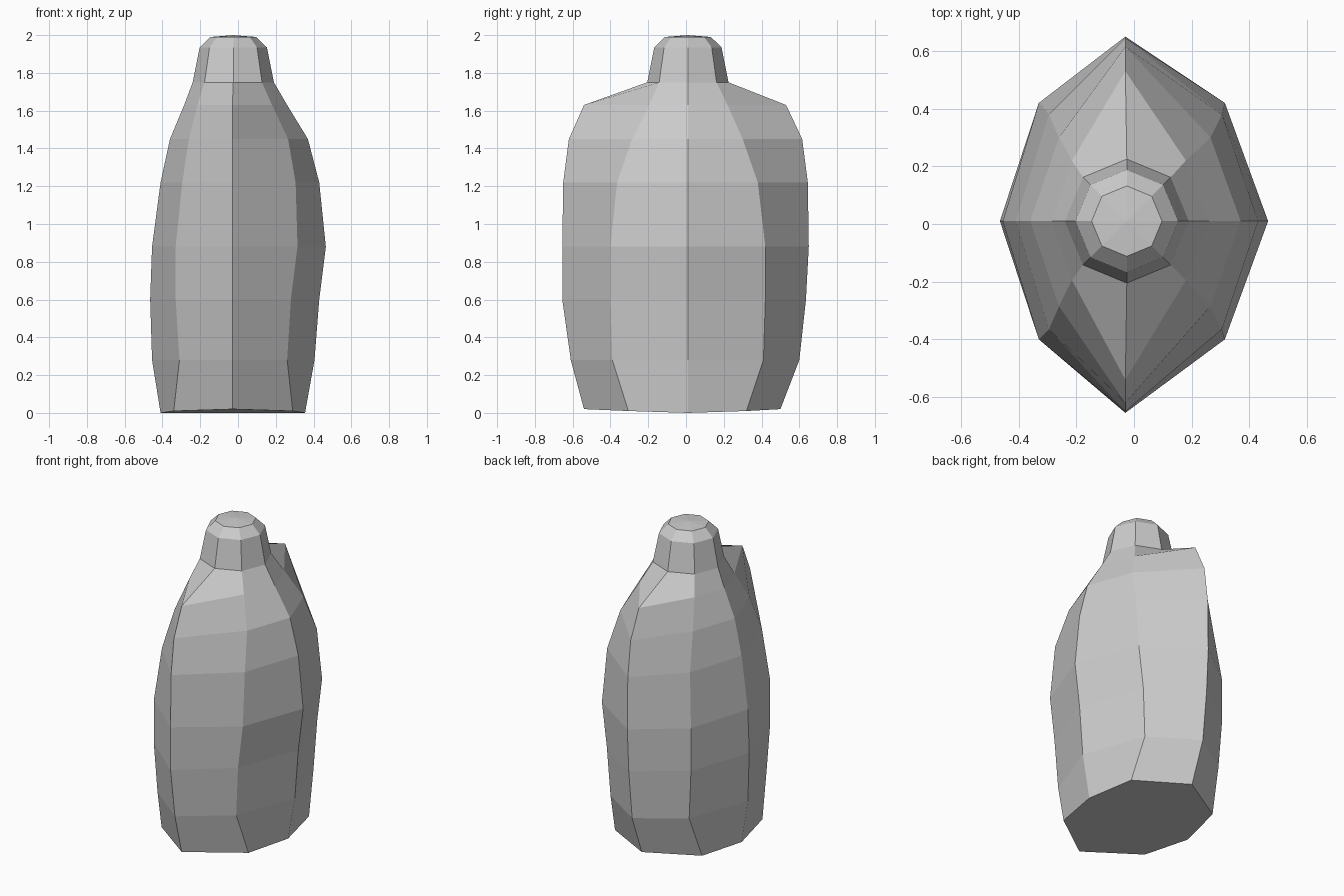
import bpy, bmesh, math

if "Cube" in bpy.data.objects:
    bpy.data.objects.remove(bpy.data.objects["Cube"])

CX, CY = -0.025, 0.01   # slightly off-centre bottle axis


def loft(name, rings, base=False, tip=None):
    """Skin a stack of eight-sided rings, optionally with a base and a tip."""
    bm = bmesh.new()
    rows = [[bm.verts.new(p) for p in ring] for ring in rings]
    for a, b in zip(rows, rows[1:]):
        for i in range(8):
            j = (i + 1) % 8
            bm.faces.new((a[i], a[j], b[j], b[i]))
    if base:
        bm.faces.new(rows[0][::-1])
    if tip:
        t = bm.verts.new(tip)
        for i in range(8):
            bm.faces.new((rows[-1][i], rows[-1][(i + 1) % 8], t))
    bmesh.ops.recalc_face_normals(bm, faces=bm.faces)
    me = bpy.data.meshes.new(name)
    bm.to_mesh(me)
    bm.free()
    ob = bpy.data.objects.new(name, me)
    bpy.context.collection.objects.link(ob)
    return ob


def body_ring(z, xl, xr, yf, yb, dl, dr, df, db):
    e = 0.02 if z == 0 else 0   # front and back edges of the base lift a little
    return [(xr, CY, z), (dr, db, z + e / 2), (-0.03, yb, z + e), (dl, db, z + e / 2),
            (xl, CY, z), (dl, df, z + e / 2), (-0.03, yf, z + e), (dr, df, z + e / 2)]


def cap_ring(r, z):
    return [(CX + r * math.cos(i * math.pi / 4), CY + r * math.sin(i * math.pi / 4), z)
            for i in range(8)]


# Body: height, left, right, front, back, then the diagonal corners
profile = [
    (0.00, -0.41, 0.355, -0.54, 0.50, -0.34, 0.29, -0.305, 0.32),
    (0.28, -0.455, 0.405, -0.61, 0.60, -0.31, 0.26, -0.39, 0.41),
    (0.60, -0.465, 0.43, -0.655, 0.635, -0.33, 0.28, -0.40, 0.42),
    (0.88, -0.455, 0.465, -0.655, 0.65, -0.33, 0.315, -0.40, 0.42),
    (1.22, -0.41, 0.43, -0.65, 0.645, -0.295, 0.305, -0.365, 0.38),
    (1.45, -0.36, 0.37, -0.62, 0.615, -0.26, 0.265, -0.285, 0.30),
    (1.63, -0.285, 0.26, -0.54, 0.53, -0.215, 0.18, -0.195, 0.22),
]
loft("bottle_body", [body_ring(*p) for p in profile] + [cap_ring(0.215, 1.75)], base=True)

# Cap with a chamfered, slightly domed top
loft("bottle_cap", [cap_ring(r, z) for r, z in ((0.215, 1.75), (0.178, 1.935), (0.122, 1.99))],
     tip=(CX, CY, 2.0))
